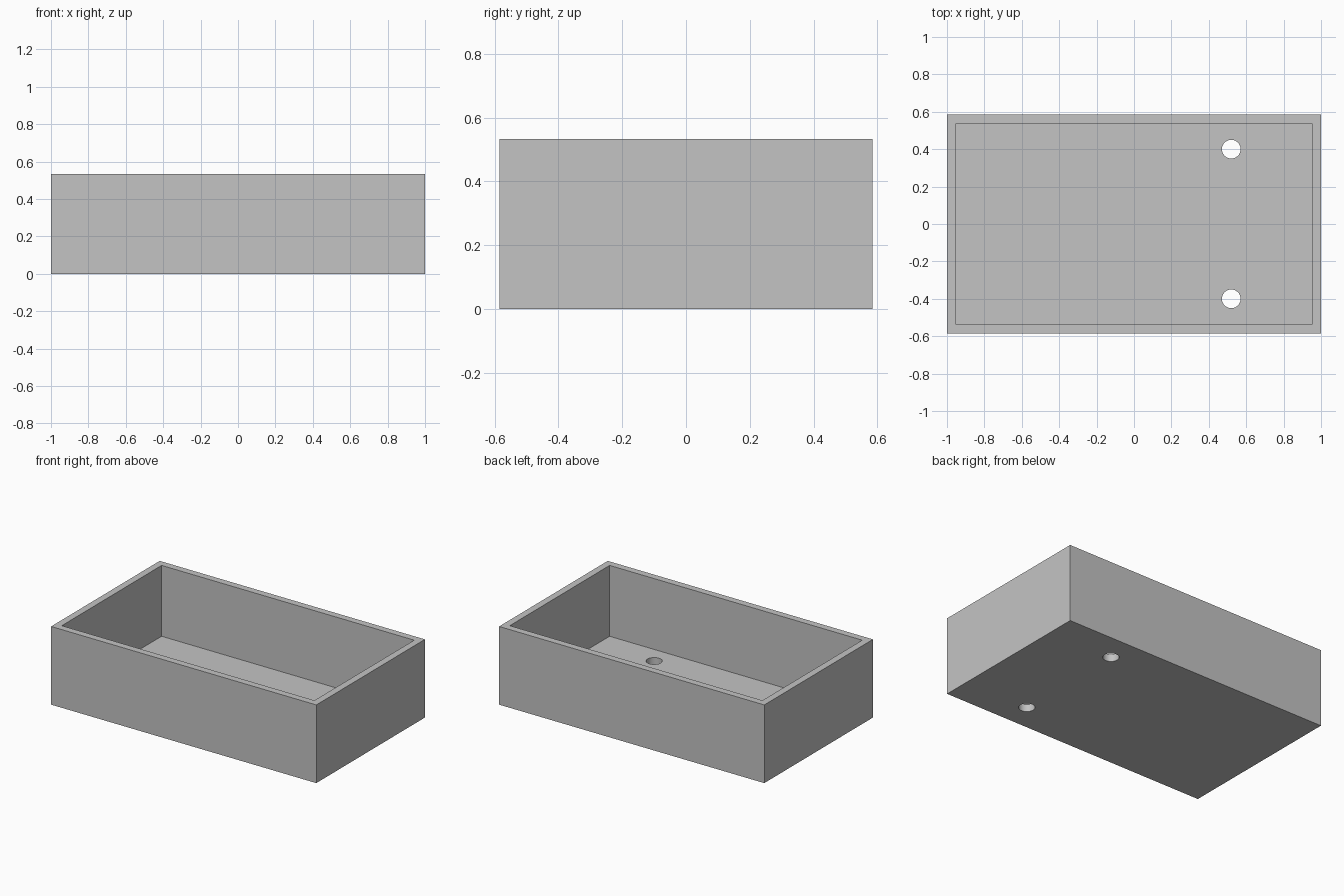
import bpy
import bmesh
from mathutils import Matrix

if "Cube" in bpy.data.objects:
    bpy.data.objects.remove(bpy.data.objects["Cube"], do_unlink=True)

WIDTH, DEPTH, HEIGHT = 2.0, 1.17, 0.533
WALL, FLOOR = 0.067, 0.05
HOLE_X, HOLE_Y, HOLE_RADIUS = 0.52, 0.4, 0.05

grey = bpy.data.materials.new("plain_grey")
grey.use_nodes = True
colour = (0.55, 0.55, 0.55, 1)
grey.diffuse_color = colour
grey.node_tree.nodes["Principled BSDF"].inputs["Base Color"].default_value = colour


def make_object(name, bm):
    mesh = bpy.data.meshes.new(name)
    bm.to_mesh(mesh)
    bm.free()
    mesh.materials.append(grey)
    obj = bpy.data.objects.new(name, mesh)
    bpy.context.collection.objects.link(obj)
    return obj


# Open tray: a block with its top inset and pushed down to the floor
bm = bmesh.new()
bmesh.ops.create_cube(bm, size=1, matrix=Matrix.Translation((0, 0, HEIGHT / 2))
                      @ Matrix.Diagonal((WIDTH, DEPTH, HEIGHT, 1)))
top = max(bm.faces, key=lambda f: f.calc_center_median().z)
bmesh.ops.inset_region(bm, faces=[top], thickness=WALL)
inner = bmesh.ops.extrude_discrete_faces(bm, faces=[top])["faces"]
bmesh.ops.translate(bm, verts=inner[0].verts, vec=(0, 0, FLOOR - HEIGHT))
bmesh.ops.recalc_face_normals(bm, faces=bm.faces)
tray = make_object("tray", bm)

# Drain holes: round cutters through the floor
bm = bmesh.new()
for side in (-1, 1):
    bmesh.ops.create_cone(bm, cap_ends=True, segments=48, depth=FLOOR * 4,
                          radius1=HOLE_RADIUS, radius2=HOLE_RADIUS,
                          matrix=Matrix.Translation((HOLE_X, side * HOLE_Y, FLOOR / 2)))
cutter = make_object("drain_hole_cutter", bm)
cutter.hide_render = True

cut = tray.modifiers.new("drain_holes", 'BOOLEAN')
cut.operation = 'DIFFERENCE'
cut.solver = 'EXACT'
cut.object = cutter

# Apply the cut, remove the cutter and smooth only the round hole walls
bpy.context.view_layer.objects.active = tray
tray.select_set(True)
bpy.ops.object.modifier_apply(modifier=cut.name)
bpy.data.objects.remove(cutter, do_unlink=True)
bpy.ops.object.shade_smooth_by_angle()
